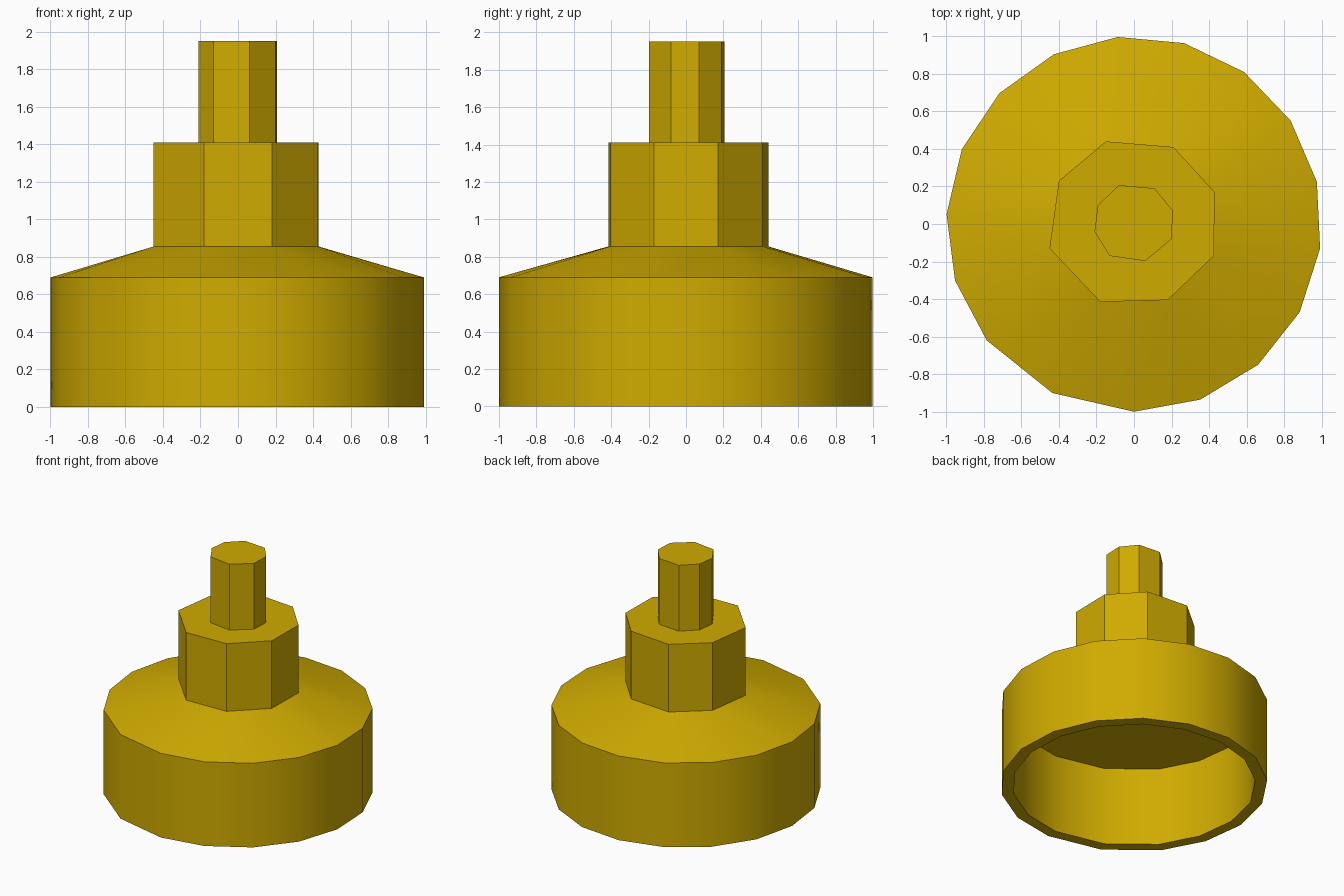
import bpy, bmesh, math

if "Cube" in bpy.data.objects:
    bpy.data.objects.remove(bpy.data.objects["Cube"])

# Hand-cut outlines: vertex angles (degrees) for the cap, points for the octagons
CAP = [(math.cos(math.radians(a)), math.sin(math.radians(a))) for a in
       (-90, -69.4, -48.6, -28, -7.5, 13, 33.4, 54, 74.5, 95, 115.3, 135.8,
        156.5, 177, 197.5, 218.3, 244.2)]
COLLAR = [(-.18, -.415), (.18, -.405), (.425, -.17), (.43, .17),
          (.21, .41), (-.15, .44), (-.40, .23), (-.45, -.13)]
STEM = [(-.13, -.17), (.06, -.197), (.20, -.08), (.207, .07),
        (.11, .19), (-.08, .207), (-.193, .10), (-.21, -.04)]

brass = bpy.data.materials.new("brass")
brass.diffuse_color = (0.63, 0.41, 0.0, 1)
brass.use_nodes = True
brass.node_tree.nodes["Principled BSDF"].inputs["Base Color"].default_value = brass.diffuse_color


def stack(name, rings, cap_first=False, cap_last=False):
    """Join a series of (outline, scale, z) rings, listed from inside to outside/top."""
    bm = bmesh.new()
    loops = []
    for outline, s, z in rings:
        loops.append([bm.verts.new((x * s, y * s, z)) for x, y in outline])
    for a, b in zip(loops, loops[1:]):
        n = len(a)
        if n == len(b):
            # Matching rings: one quad per side
            for i in range(n):
                j = (i + 1) % n
                bm.faces.new((a[i], a[j], b[j], b[i]))
        else:
            # Different side counts: triangulated bridge
            edges = []
            for vs in (a, b):
                for i, v in enumerate(vs):
                    w = vs[(i + 1) % len(vs)]
                    edges.append(bm.edges.get((v, w)) or bm.edges.new((v, w)))
            bmesh.ops.bridge_loops(bm, edges=edges)
    if cap_first:
        bm.faces.new(loops[0][::-1])
    if cap_last:
        bm.faces.new(loops[-1])
    bmesh.ops.recalc_face_normals(bm, faces=bm.faces[:])
    # The outermost wall must face away from the axis
    wall = max((f for f in bm.faces if abs(f.normal.z) < 0.1),
               key=lambda f: f.calc_center_median().xy.length)
    if wall.normal.xy.dot(wall.calc_center_median().xy) < 0:
        bmesh.ops.reverse_faces(bm, faces=bm.faces[:])
    me = bpy.data.meshes.new(name)
    bm.to_mesh(me)
    bm.free()
    me.materials.append(brass)
    ob = bpy.data.objects.new(name, me)
    bpy.context.collection.objects.link(ob)
    bpy.ops.object.select_all(action='DESELECT')
    ob.select_set(True)
    bpy.context.view_layer.objects.active = ob
    bpy.ops.object.shade_smooth_by_angle(angle=math.radians(30))
    return ob


# Hollow cap: inner ceiling, inner wall, rim, outer wall, sloped shoulder
stack("cap", [(CAP, .91, .65), (CAP, .91, 0), (CAP, 1, 0), (CAP, 1, .69),
              (COLLAR, 1, .855)], cap_first=True)

# Eight-sided collar with a flat ledge around the stem
stack("collar", [(COLLAR, 1, .855), (COLLAR, 1, 1.41), (STEM, 1, 1.41)])

# Eight-sided stem
stack("stem", [(STEM, 1, 1.41), (STEM, 1, 1.95)], cap_last=True)
